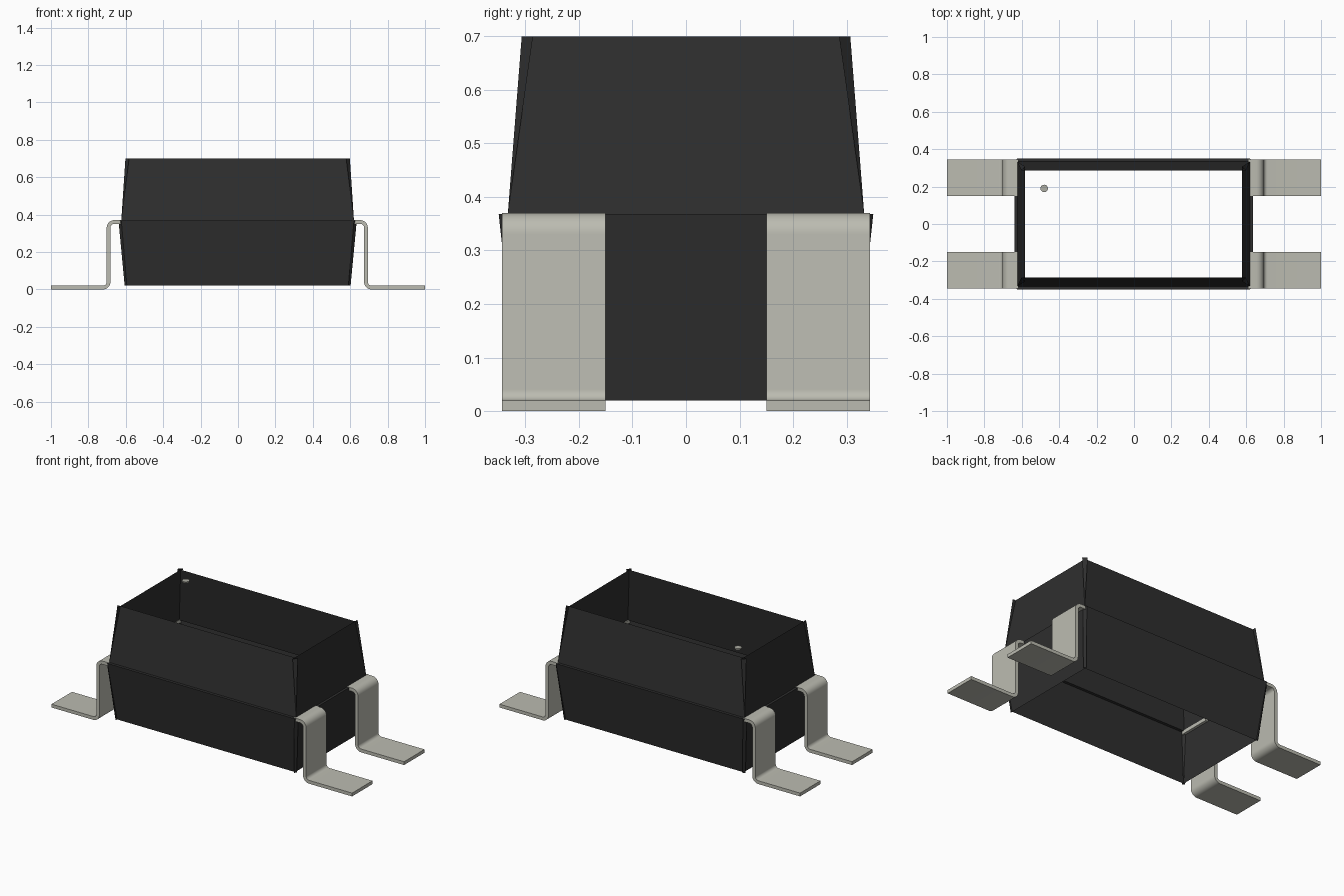
import bpy, bmesh, math

cube = bpy.data.objects.get("Cube")
if cube:
    bpy.data.objects.remove(cube, do_unlink=True)


def material(name, rgb):
    m = bpy.data.materials.new(name)
    m.use_nodes = True
    m.diffuse_color = (*rgb, 1)
    m.node_tree.nodes["Principled BSDF"].inputs["Base Color"].default_value = (*rgb, 1)
    return m


BLACK = material("black plastic", (0.028, 0.028, 0.028))
TIN = material("tinned metal", (0.5, 0.5, 0.44))
MARK = material("grey marking", (0.42, 0.42, 0.37))


def finish(bm, name, mat):
    bmesh.ops.remove_doubles(bm, verts=bm.verts, dist=0.0001)
    bmesh.ops.recalc_face_normals(bm, faces=bm.faces)
    mesh = bpy.data.meshes.new(name)
    bm.to_mesh(mesh)
    bm.free()
    mesh.materials.append(mat)
    ob = bpy.data.objects.new(name, mesh)
    bpy.context.collection.objects.link(ob)
    return ob


def add_face(bm, points):
    bm.faces.new([bm.verts.new(p) for p in points])


SHIFT = -0.002
MID = 0.368


def corner(sx, sy, x, y, z):
    return (SHIFT + sx * x, sy * y, z)


def walls(name, rim, rim_out, rim_z, belt, belt_cut):
    """Four sloping walls, open above and below, with a tapering strip on each corner."""
    bm = bmesh.new()
    (rx, ry), (ox, oy), (bx, by) = rim, rim_out, belt
    for s in (-1, 1):
        # Long wall and short wall
        add_face(bm, [corner(-1, s, rx, ry, rim_z), corner(1, s, rx, ry, rim_z),
                      corner(1, s, bx - belt_cut, by, MID), corner(-1, s, bx - belt_cut, by, MID)])
        add_face(bm, [corner(s, -1, rx, ry, rim_z), corner(s, 1, rx, ry, rim_z),
                      corner(s, 1, bx, by - belt_cut, MID), corner(s, -1, bx, by - belt_cut, MID)])
        for t in (-1, 1):
            # Corner strip standing slightly proud of the rim
            root = corner(s, t, rx, ry, rim_z)
            p, q = corner(s, t, rx, oy, rim_z), corner(s, t, ox, ry, rim_z)
            a = corner(s, t, bx - belt_cut, by, MID)
            b = corner(s, t, bx, by - belt_cut, MID)
            add_face(bm, [p, q, b, a] if belt_cut else [p, q, a])
            add_face(bm, [root, p, a])
            add_face(bm, [root, q, b])
    return finish(bm, name, BLACK)


UPPER, LOWER, CUT = (0.622, 0.333), (0.637, 0.35), 0.015
walls("upper_housing", (0.58, 0.286), (0.6, 0.307), 0.7, UPPER, 0)
walls("lower_housing", (0.592, 0.3), (0.604, 0.312), 0.02, LOWER, CUT)

# Narrow ledge between the two halves of the housing
bm = bmesh.new()
(ux, uy), (lx, ly) = UPPER, LOWER
for s in (-1, 1):
    add_face(bm, [corner(-1, s, ux, uy, MID), corner(1, s, ux, uy, MID),
                  corner(1, s, lx - CUT, ly, MID), corner(-1, s, lx - CUT, ly, MID)])
    add_face(bm, [corner(s, -1, ux, uy, MID), corner(s, 1, ux, uy, MID),
                  corner(s, 1, lx, ly - CUT, MID), corner(s, -1, lx, ly - CUT, MID)])
finish(bm, "housing_ledge", BLACK)


def arc(cx, cz, r, start, end, steps=8):
    angles = [math.radians(start + (end - start) * i / steps) for i in range(steps + 1)]
    return [(cx + r * math.cos(a), cz + r * math.sin(a)) for a in angles]


# Bent metal leads: a folded sheet given thickness
path = [(0.617, 0.36)] + arc(0.658, 0.33, 0.03, 90, 0) + arc(0.718, 0.04, 0.03, 180, 270) + [(1, 0.01)]
for sx, side in ((1, "left"), (-1, "right")):
    for sy, end in ((-1, "front"), (1, "back")):
        bm = bmesh.new()
        pts = [(sx * x + (0 if x == 1 else 2 * SHIFT), z) for x, z in path]
        for (x0, z0), (x1, z1) in zip(pts, pts[1:]):
            add_face(bm, [(x0, sy * 0.15, z0), (x1, sy * 0.15, z1),
                          (x1, sy * 0.344, z1), (x0, sy * 0.344, z0)])
        lead = finish(bm, f"{end}_{side}_lead", TIN)
        solid = lead.modifiers.new("thickness", "SOLIDIFY")
        solid.thickness = 0.02
        solid.offset = 0
        solid.use_even_offset = True
        bpy.ops.object.select_all(action="DESELECT")
        lead.select_set(True)
        bpy.context.view_layer.objects.active = lead
        bpy.ops.object.modifier_apply(modifier="thickness")
        bpy.ops.object.shade_smooth_by_angle(angle=math.radians(30))

# Small round orientation mark level with the top rim
bpy.ops.mesh.primitive_cylinder_add(vertices=24, radius=0.02, depth=0.008, location=(-0.48, 0.19, 0.696))
dot = bpy.context.object
dot.name = "orientation_dot"
dot.data.materials.append(MARK)
